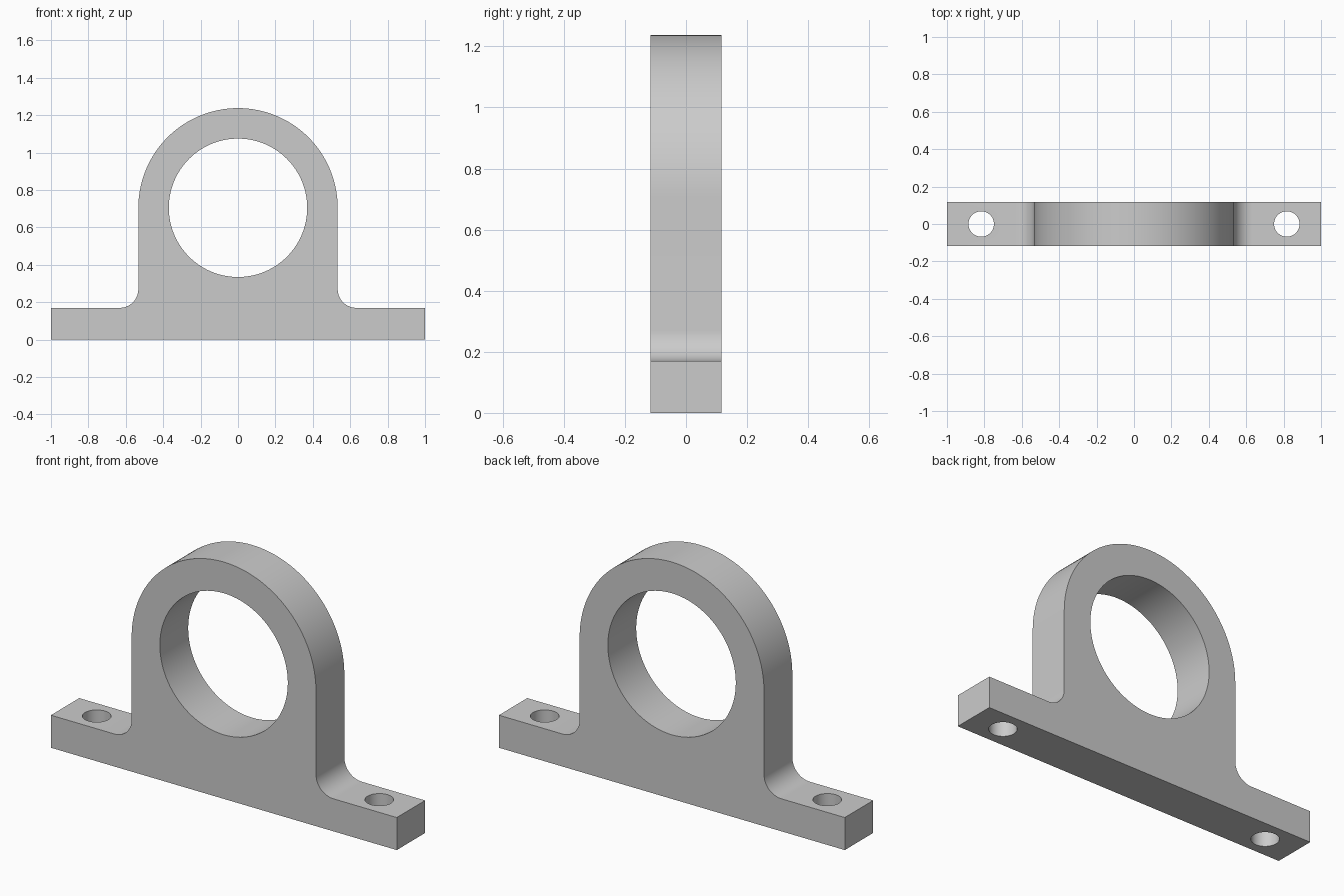
import bpy, bmesh
from math import sin, cos, pi, radians

if "Cube" in bpy.data.objects:
    bpy.data.objects.remove(bpy.data.objects["Cube"], do_unlink=True)

DEPTH = 0.234        # thickness front to back
BASE_H = 0.17        # foot height
ARCH_R = 0.533       # outer radius of the housing
BORE_R = 0.37        # bearing bore
BORE_Z = 0.705
FILLET = 0.1
BOLT_X, BOLT_R = 0.817, 0.068

grey = bpy.data.materials.new("plain grey")
grey.use_nodes = True
colour = (0.6, 0.6, 0.6, 1)
grey.diffuse_color = colour
grey.node_tree.nodes["Principled BSDF"].inputs["Base Color"].default_value = colour


def arc(cx, cz, r, start, end, steps):
    angles = [start + (end - start) * i / steps for i in range(steps + 1)]
    return [(cx + r * cos(a), cz + r * sin(a)) for a in angles]


# Outline: foot, fillet and half arch on the left, mirrored to the right
half = [(1, 0), (1, BASE_H)]
half += arc(ARCH_R + FILLET, BASE_H + FILLET, FILLET, -pi / 2, -pi, 16)
half += arc(0, BORE_Z, ARCH_R, 0, pi / 2, 32)
outline = half + [(-x, z) for x, z in reversed(half[:-1])]

bm = bmesh.new()
face = bm.faces.new([bm.verts.new((x, -DEPTH / 2, z)) for x, z in outline])
ext = bmesh.ops.extrude_face_region(bm, geom=[face])
bmesh.ops.translate(bm, vec=(0, DEPTH, 0),
                    verts=[v for v in ext["geom"] if isinstance(v, bmesh.types.BMVert)])
bmesh.ops.recalc_face_normals(bm, faces=bm.faces)
mesh = bpy.data.meshes.new("bearing_bracket")
bm.to_mesh(mesh)
bm.free()
mesh.materials.append(grey)
bracket = bpy.data.objects.new("bearing_bracket", mesh)
bpy.context.collection.objects.link(bracket)


def cut_hole(name, location, radius, rotation, sides):
    bpy.ops.mesh.primitive_cylinder_add(vertices=sides, radius=radius, depth=0.6,
                                        location=location, rotation=rotation)
    cutter = bpy.context.object
    cutter.name = name
    cutter.hide_render = True
    cutter.data.materials.append(grey)
    mod = bracket.modifiers.new(name, "BOOLEAN")
    mod.operation = "DIFFERENCE"
    mod.solver = "EXACT"
    mod.object = cutter
    bpy.context.view_layer.objects.active = bracket
    bpy.ops.object.modifier_apply(modifier=name)
    bpy.data.objects.remove(cutter, do_unlink=True)


# Bearing bore and the two bolt holes
cut_hole("bore_cutter", (0, 0, BORE_Z), BORE_R, (pi / 2, 0, 0), 96)
for side in (-1, 1):
    cut_hole("bolt_cutter", (side * BOLT_X, 0, BASE_H / 2), BOLT_R, (0, 0, 0), 48)

# Smooth curved walls, sharp rims
bpy.ops.object.select_all(action="DESELECT")
bracket.select_set(True)
bpy.context.view_layer.objects.active = bracket
bpy.ops.object.shade_smooth_by_angle(angle=radians(30))
